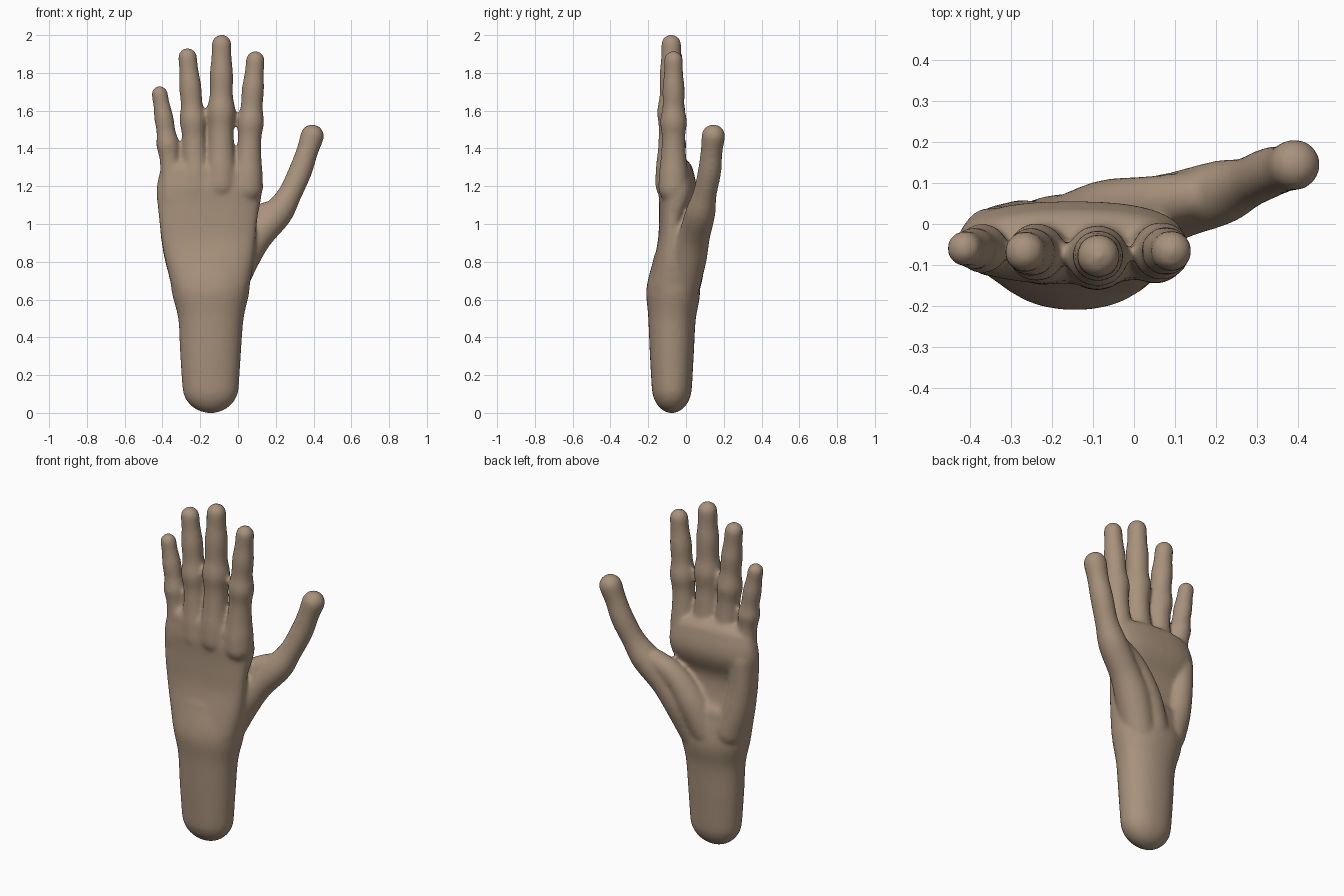
import bpy, bmesh, math
from mathutils import Vector

cube = bpy.data.objects.get("Cube")
if cube:
    bpy.data.objects.remove(cube, do_unlink=True)

SIDES, STEPS = 32, 5
bm = bmesh.new()


def spline(keys):
    """Smooth curve through the keys; every key is (x, y, z, rx, ry)."""
    pts = [keys[0]] + keys + [keys[-1]]
    out = []
    for a, b, c, d in zip(pts, pts[1:], pts[2:], pts[3:]):
        for s in range(STEPS):
            t = s / STEPS
            out.append([q + t / 2 * (r - p + t * (2 * p - 5 * q + 4 * r - w
                        + t * (3 * (q - r) + w - p)))
                        for p, q, r, w in zip(a, b, c, d)])
    return out + [list(keys[-1])]


def sweep(keys, power=2.0, cap_start=None, cap_end=None):
    """Closed limb with rounded ends, swept along a smooth path."""
    path = spline(keys)
    centres = [Vector(p[:3]) for p in path]
    n = len(path)
    tangents = [(centres[min(i + 1, n - 1)] - centres[max(i - 1, 0)]).normalized()
                for i in range(n)]
    stations = [(c, t, p[3], p[4]) for c, t, p in zip(centres, tangents, path)]

    def cap(station, depth, sign):
        c, t, rx, ry = station
        depth = depth or rx
        angles = [math.radians(a) for a in (15, 30, 45, 60, 75, 87)]
        return [(c + t * sign * depth * math.sin(a), t, rx * math.cos(a), ry * math.cos(a))
                for a in angles]

    stations = (cap(stations[0], cap_start, -1)[::-1] + stations
                + cap(stations[-1], cap_end, 1))
    rings = []
    for c, t, rx, ry in stations:
        u = Vector((0, 1, 0)).cross(t).normalized()
        v = t.cross(u)
        ring = []
        for k in range(SIDES):
            a = math.tau * k / SIDES
            ca, sa = math.cos(a), math.sin(a)
            x = math.copysign(abs(ca) ** (2 / power), ca) * rx
            y = math.copysign(abs(sa) ** (2 / power), sa) * ry
            ring.append(bm.verts.new(c + u * x + v * y))
        rings.append(ring)
    for lo, hi in zip(rings, rings[1:]):
        for k in range(SIDES):
            j = (k + 1) % SIDES
            bm.faces.new((lo[k], lo[j], hi[j], hi[k]))
    bm.faces.new(rings[0][::-1])
    bm.faces.new(rings[-1])


def round_keys(*pts):
    return [(x, y, z, r, r) for x, y, z, r in pts]


def slab_keys(*rows):
    """Rows of height, left and right edge, front and rear edge."""
    return [((a + b) / 2, (c + d) / 2, z, (b - a) / 2, (d - c) / 2)
            for z, a, b, c, d in rows]


# Forearm and wrist
sweep(slab_keys((0.14, -0.295, 0.005, -0.182, 0.032),
                (0.32, -0.307, 0.016, -0.192, 0.042),
                (0.50, -0.317, 0.03, -0.2, 0.052),
                (0.65, -0.352, 0.062, -0.21, 0.075),
                (0.80, -0.36, 0.06, -0.175, 0.05)),
      power=2.15, cap_start=0.142, cap_end=0.1)

# Palm
sweep(slab_keys((0.66, -0.35, 0.06, -0.2, 0.06),
                (0.80, -0.382, 0.085, -0.172, 0.035),
                (0.92, -0.405, 0.095, -0.148, 0.005),
                (1.04, -0.42, 0.105, -0.143, 0.005),
                (1.17, -0.432, 0.125, -0.147, 0.055),
                (1.27, -0.412, 0.115, -0.14, 0.04)),
      power=2.5, cap_start=0.08, cap_end=0.08)

# Heel of the palm on the little finger side
sweep(round_keys((-0.27, -0.03, 0.72, 0.09), (-0.315, -0.03, 0.85, 0.08),
                 (-0.345, -0.03, 1.0, 0.07), (-0.35, -0.03, 1.16, 0.07)))

# Thumb with its base muscle, then the web towards the palm
sweep(round_keys((-0.05, -0.02, 0.66, 0.09), (0.02, 0.015, 0.82, 0.095),
                 (0.105, 0.045, 0.94, 0.083), (0.212, 0.077, 1.06, 0.079),
                 (0.275, 0.1, 1.16, 0.063), (0.33, 0.125, 1.28, 0.062),
                 (0.365, 0.135, 1.38, 0.058), (0.393, 0.145, 1.465, 0.063)))
sweep(round_keys((-0.13, 0.0, 0.7, 0.085), (-0.06, 0.025, 0.85, 0.085),
                 (0.04, 0.05, 0.99, 0.068), (0.15, 0.07, 1.06, 0.058)))

# Fingers: base, tip centre and thickness, all sharing one knuckle profile
PROFILE = ((0, 1.2), (0.12, 1.15), (0.25, 1.0), (0.4, 0.93), (0.52, 1.06),
           (0.64, 0.87), (0.78, 0.88), (0.9, 0.76), (1, 0.75))
FINGERS = (
    ((-0.345, -0.06, 1.13), (-0.415, -0.06, 1.688), 0.058),
    ((-0.222, -0.07, 1.19), (-0.267, -0.068, 1.882), 0.067),
    ((-0.09, -0.078, 1.21), (-0.087, -0.078, 1.95), 0.071),
    ((0.052, -0.066, 1.19), (0.092, -0.066, 1.866), 0.067),
)
for base, tip, thick in FINGERS:
    keys = []
    for t, f in PROFILE:
        p = Vector(base).lerp(Vector(tip), t)
        p.x = base[0] + (tip[0] - base[0]) * t ** 1.5
        keys.append((*p, thick * f, thick * f))
    sweep(keys)

bmesh.ops.recalc_face_normals(bm, faces=bm.faces)
mesh = bpy.data.meshes.new("hand")
bm.to_mesh(mesh)
bm.free()
hand = bpy.data.objects.new("hand", mesh)
bpy.context.collection.objects.link(hand)

# Fuse the limbs into one soft skin
remesh = hand.modifiers.new("fuse", 'REMESH')
remesh.mode = 'VOXEL'
remesh.voxel_size = 0.011
remesh.use_smooth_shade = True
soften = hand.modifiers.new("soften", 'SMOOTH')
soften.factor = 0.5
soften.iterations = 10

# Skin colour
colour = (0.39, 0.285, 0.2, 1)
skin = bpy.data.materials.new("warm brown skin")
skin.use_nodes = True
skin.diffuse_color = colour
shader = skin.node_tree.nodes["Principled BSDF"]
shader.inputs["Base Color"].default_value = colour
shader.inputs["Roughness"].default_value = 0.7
mesh.materials.append(skin)
for poly in mesh.polygons:
    poly.use_smooth = True
